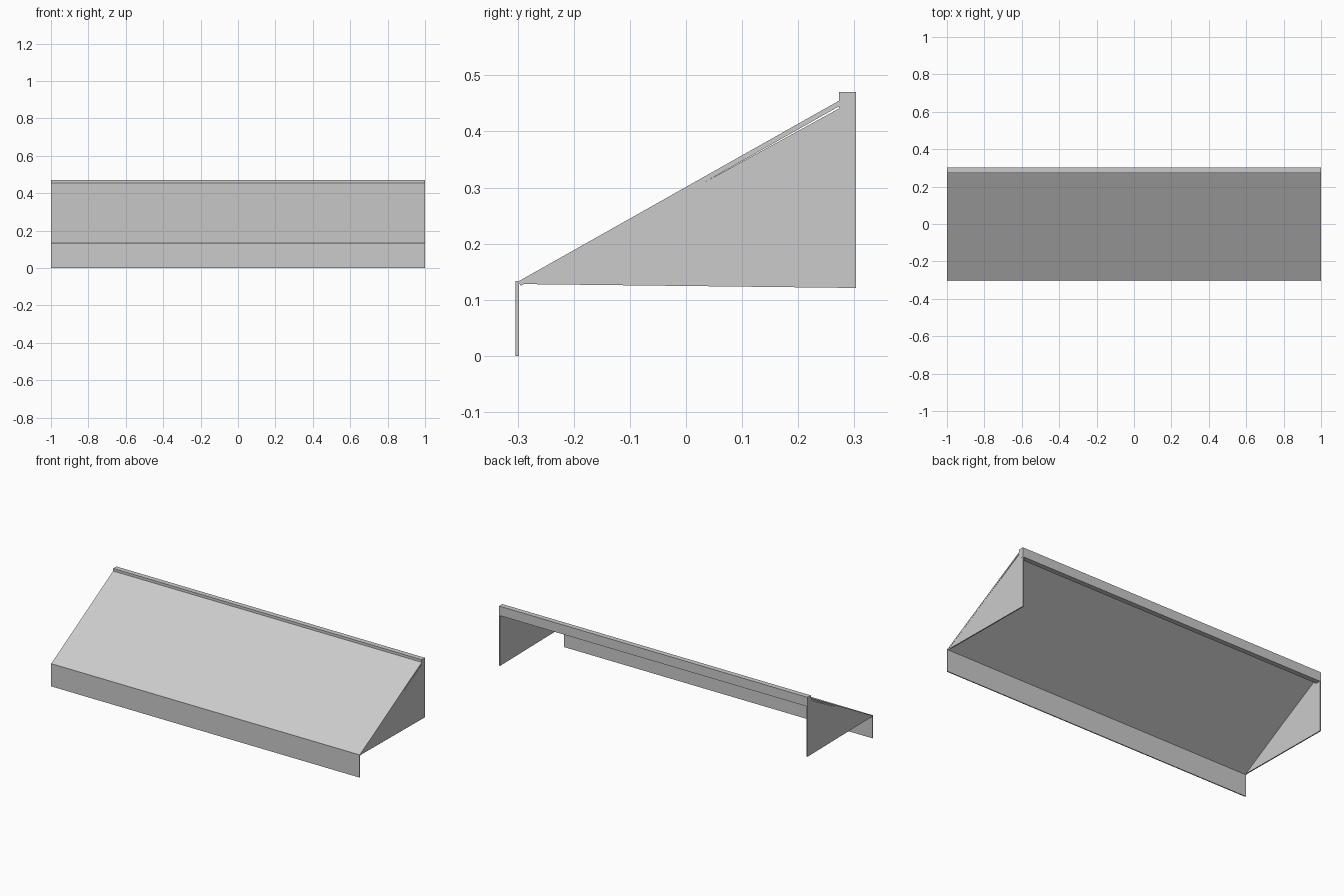
import bpy
import bmesh

cube = bpy.data.objects.get("Cube")
if cube:
    bpy.data.objects.remove(cube, do_unlink=True)

GREY = (0.6, 0.6, 0.6, 1.0)
material = bpy.data.materials.new("light grey")
material.use_nodes = True
material.diffuse_color = GREY
material.node_tree.nodes["Principled BSDF"].inputs["Base Color"].default_value = GREY


def extrude_profile(name, profile, x_start, x_end):
    """Make a solid from a (y, z) outline running from x_start to x_end."""
    bm = bmesh.new()
    face = bm.faces.new([bm.verts.new((x_start, y, z)) for y, z in profile])
    result = bmesh.ops.extrude_face_region(bm, geom=[face])
    moved = [v for v in result["geom"] if isinstance(v, bmesh.types.BMVert)]
    bmesh.ops.translate(bm, verts=moved, vec=(x_end - x_start, 0, 0))
    bmesh.ops.recalc_face_normals(bm, faces=bm.faces)
    mesh = bpy.data.meshes.new(name)
    bm.to_mesh(mesh)
    bm.free()
    mesh.materials.append(material)
    obj = bpy.data.objects.new(name, mesh)
    bpy.context.collection.objects.link(obj)
    return obj


def box_profile(y0, y1, z0, z1):
    return [(y0, z0), (y1, z0), (y1, z1), (y0, z1)]


# Hanging front flap
extrude_profile("front_valance", box_profile(-0.304, -0.298, 0.0, 0.133), -1, 1)

# Sloping cover
extrude_profile("canopy_sheet",
                [(-0.3, 0.132), (-0.294, 0.125), (0.275, 0.446), (0.275, 0.456)], -1, 1)

# Wall rail along the back
extrude_profile("wall_rail", box_profile(0.273, 0.303, 0.415, 0.47), -1, 1)

# Triangular end panels, leaving a thin wedge gap under the cover
PANEL = [(-0.298, 0.128), (0.303, 0.121), (0.303, 0.457), (0.273, 0.441)]
for side, sign in (("left", 1), ("right", -1)):
    extrude_profile(side + "_side_panel", PANEL, sign * 0.993, sign * 0.9995)
